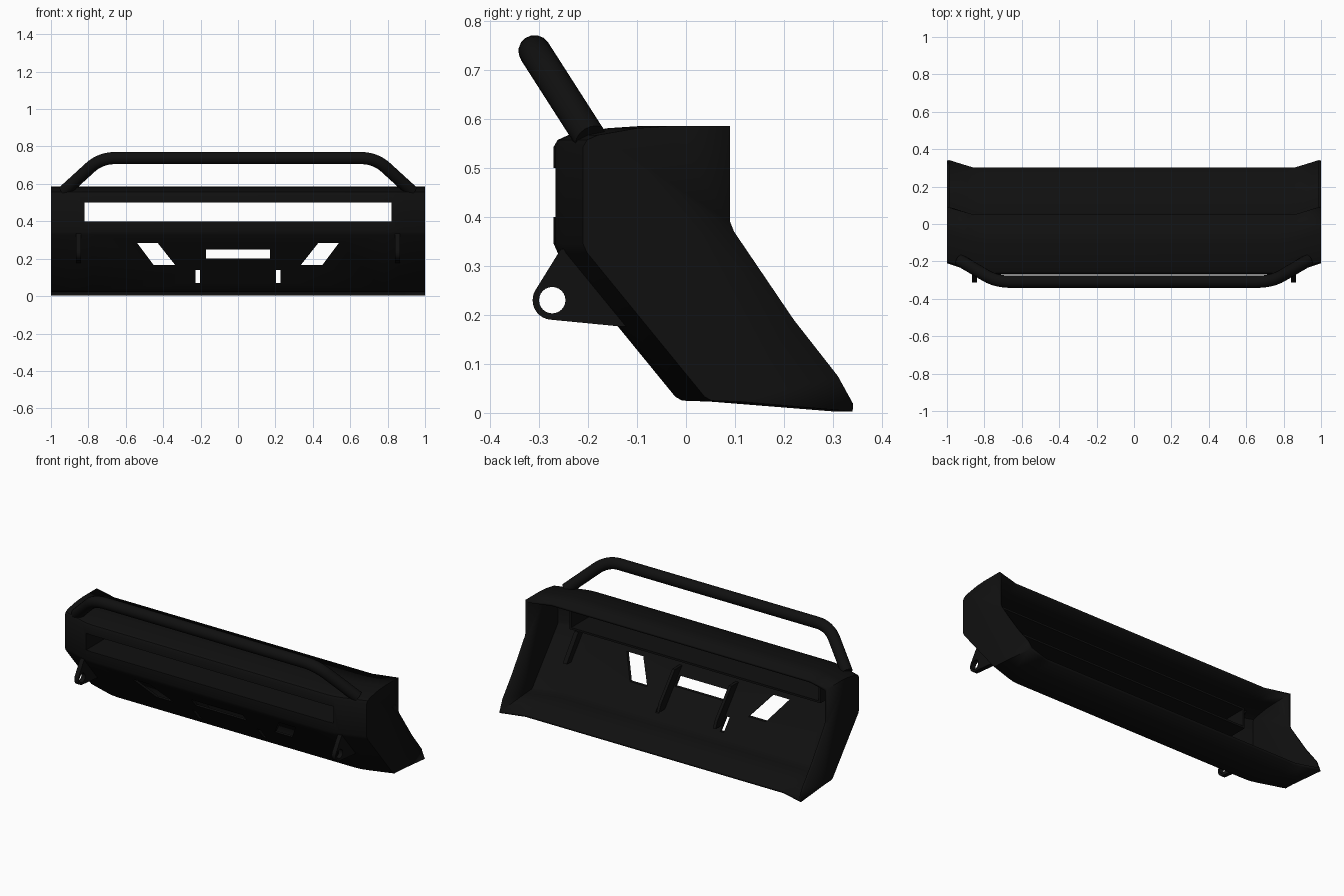
import bpy, bmesh, math
from mathutils import Vector

if "Cube" in bpy.data.objects:
    bpy.data.objects.remove(bpy.data.objects["Cube"])

mat = bpy.data.materials.new("black_steel")
mat.diffuse_color = (0.005, 0.005, 0.005, 1)
mat.use_nodes = True
mat.node_tree.nodes["Principled BSDF"].inputs["Base Color"].default_value = mat.diffuse_color


def make(name, verts, faces, fix=True):
    me = bpy.data.meshes.new(name)
    me.from_pydata(verts, [], faces)
    if fix:
        bm = bmesh.new()
        bm.from_mesh(me)
        bmesh.ops.recalc_face_normals(bm, faces=bm.faces)
        bm.to_mesh(me)
        bm.free()
    ob = bpy.data.objects.new(name, me)
    bpy.context.collection.objects.link(ob)
    me.materials.append(mat)
    return ob


def prism(name, pts, lo, hi, axis):
    """Extrude 2D points: axis x takes (y, z), axis y takes (x, z)."""
    n = len(pts)
    put = (lambda d, p: (d, p[0], p[1])) if axis == "x" else (lambda d, p: (p[0], d, p[1]))
    verts = [put(d, p) for d in (lo, hi) for p in pts]
    faces = [list(range(n)), list(range(n, 2 * n))]
    faces += [[i, (i + 1) % n, n + (i + 1) % n, n + i] for i in range(n)]
    return make(name, verts, faces)


def rect(a, b, c, d):
    return [(a, c), (b, c), (b, d), (a, d)]


def cut(target, cutter):
    m = target.modifiers.new("cut", "BOOLEAN")
    m.object = cutter
    m.solver = "EXACT"
    cutter.hide_render = True
    cutter.hide_viewport = True
    cutter.display_type = "WIRE"


def smooth(ob):
    bpy.ops.object.select_all(action="DESELECT")
    ob.select_set(True)
    bpy.context.view_layer.objects.active = ob
    bpy.ops.object.shade_smooth_by_angle(angle=math.radians(30))


# Bumper shell: folded profile swept across, swept back at the ends, open rear
profile = [(0.05, 0.585), (-0.10, 0.585), (-0.16, 0.581), (-0.24, 0.567), (-0.262, 0.557),
           (-0.27, 0.543), (-0.27, 0.345), (-0.262, 0.327), (-0.022, 0.033), (-0.008, 0.025),
           (0.05, 0.023), (0.30, 0.003)]
rear = {0, len(profile) - 1}
half = [(0.78, 0, 0), (0.82, 0.004, 0), (0.855, 0.013, 0), (0.89, 0.024, 0.01), (1.0, 0.06, 0.04)]
sections = [(-x, f, r) for x, f, r in reversed(half)] + half
n = len(profile)
verts = [(x, y + (r if j in rear else f), z) for x, f, r in sections
         for j, (y, z) in enumerate(profile)]
faces = [[i * n + j, i * n + j + 1, (i + 1) * n + j + 1, (i + 1) * n + j]
         for i in range(len(sections) - 1) for j in range(n - 1)]
# End plates with the stepped rear edge
edge = [(0.31, 0.075), (0.22, 0.19), (0.098, 0.37), (0.09, 0.39)]
for side, first in ((-1, 0), (1, (len(sections) - 1) * n)):
    loop = list(range(first, first + n)) + list(range(len(verts), len(verts) + len(edge)))
    verts += [(side, y, z) for y, z in edge]
    faces.append(loop if side > 0 else loop[::-1])
shell = make("bumper_shell", verts, faces, fix=False)
sol = shell.modifiers.new("plate", "SOLIDIFY")
sol.thickness = 0.014
sol.offset = -1
sol.use_even_offset = True

# Openings: light slot, winch window, side slits, slanted lamp windows
cut(shell, prism("slot_cutter", rect(-0.82, 0.82, 0.40, 0.50), -0.45, -0.12, "y"))
cut(shell, prism("winch_cutter", rect(-0.17, 0.17, 0.20, 0.25), -0.45, 0.0, "y"))
for s in (-1, 1):
    cut(shell, prism("slit_cutter", rect(s * 0.202, s * 0.226, 0.07, 0.14), -0.45, 0.05, "y"))
    lamp = [(s * 0.54, 0.285), (s * 0.43, 0.285), (s * 0.335, 0.165), (s * 0.45, 0.165)]
    cut(shell, prism("lamp_cutter", lamp, -0.45, 0.0, "y"))
smooth(shell)

# Light bar housing behind the slot
for name, z in (("housing_floor", 0.388), ("housing_roof", 0.50)):
    prism(name, rect(-0.83, 0.83, z, z + 0.012), -0.262, -0.085, "y")

for s in (-1, 1):
    prism("housing_end", rect(s * 0.82, s * 0.832, 0.388, 0.512), -0.255, -0.085, "y")
    # Winch support plates on the inside of the slope
    rib = [(-0.225, 0.295), (-0.06, 0.095), (0.0, 0.095), (-0.02, 0.14), (-0.15, 0.295)]
    prism("winch_support", rib, s * 0.178, s * 0.196, "x")
    # Tow eyes: rounded plates with a hole, passing through the slope
    c = (-0.273, 0.23)
    arc = [(c[0] + 0.04 * math.cos(math.radians(a)), c[1] + 0.04 * math.sin(math.radians(a)))
           for a in range(150, 266, 10)]
    eye = prism("tow_eye", arc + [(-0.13, 0.176), (-0.07, 0.18), (-0.18, 0.33), (-0.255, 0.335)],
                s * 0.84, s * 0.866, "x")
    hole = [(c[0] + 0.027 * math.cos(t * math.pi / 12), c[1] + 0.027 * math.sin(t * math.pi / 12))
            for t in range(24)]
    cut(eye, prism("eye_cutter", hole, s * 0.80, s * 0.90, "x"))
    smooth(eye)

# Bull bar: bent tube leaning forward
foot, knee = Vector((0.93, -0.195, 0.56)), Vector((0.735, -0.309, 0.738))
a, b = knee.lerp(foot, 0.28), knee - Vector((0.08, 0, 0))
right = [foot] + [a * (1 - t) ** 2 + knee * 2 * t * (1 - t) + b * t * t
                  for t in [k / 8 for k in range(9)]]
path = right + [Vector((-p.x, p.y, p.z)) for p in reversed(right)]
cu = bpy.data.curves.new("bull_bar", "CURVE")
cu.dimensions = "3D"
cu.bevel_depth = 0.033
cu.bevel_resolution = 6
cu.use_fill_caps = True
sp = cu.splines.new("POLY")
sp.points.add(len(path) - 1)
for p, v in zip(sp.points, path):
    p.co = (*v, 1)
sp.use_smooth = True
cu.materials.append(mat)
bpy.context.collection.objects.link(bpy.data.objects.new("bull_bar", cu))
